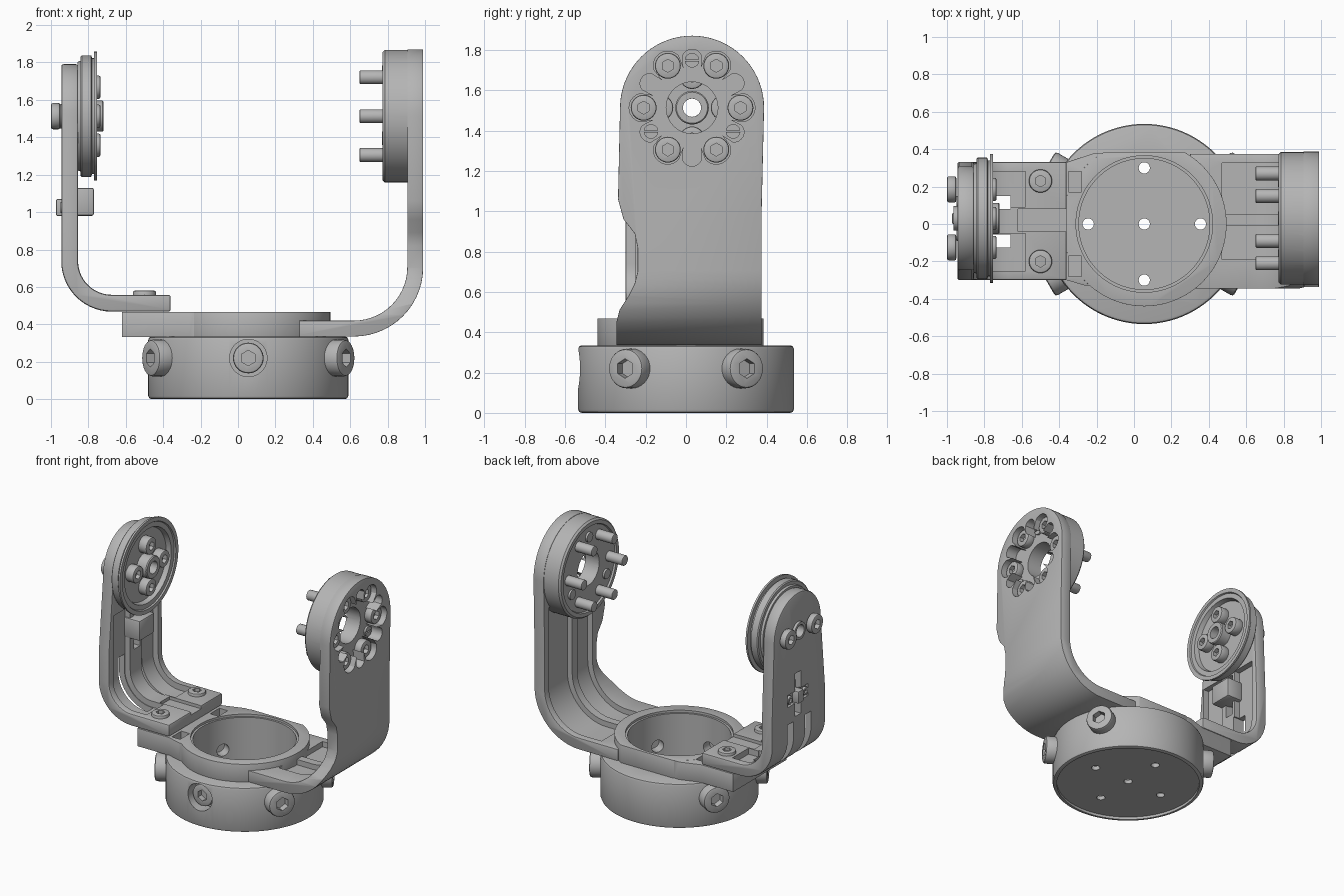
import bpy, bmesh, math
from mathutils import Vector

old = bpy.data.objects.get("Cube")
if old:
    bpy.data.objects.remove(old)

grey = bpy.data.materials.new("machined_grey")
grey.use_nodes = True
grey.diffuse_color = (0.46, 0.46, 0.46, 1)
grey.node_tree.nodes["Principled BSDF"].inputs["Base Color"].default_value = (0.46, 0.46, 0.46, 1)

CX = 0.055            # base axis
HY, HZ = 0.03, 1.513  # pivot axis of the two heads
parts = []


def make(name, bm):
    bmesh.ops.recalc_face_normals(bm, faces=bm.faces)
    me = bpy.data.meshes.new(name)
    bm.to_mesh(me)
    bm.free()
    me.materials.append(grey)
    ob = bpy.data.objects.new(name, me)
    bpy.context.collection.objects.link(ob)
    parts.append(ob)
    return ob


def bake(ob):
    deps = bpy.context.evaluated_depsgraph_get()
    deps.update()
    me = bpy.data.meshes.new_from_object(ob.evaluated_get(deps))
    ob.modifiers.clear()
    ob.data = me
    return ob


def boolean(ob, other, op='DIFFERENCE'):
    mod = ob.modifiers.new("cut", 'BOOLEAN')
    mod.operation, mod.object, mod.solver = op, other, 'EXACT'
    bake(ob)
    parts.remove(other)
    bpy.data.objects.remove(other)
    return ob


def bevel(ob, width=0.012):
    mod = ob.modifiers.new("bevel", 'BEVEL')
    mod.width, mod.segments, mod.angle_limit = width, 2, math.radians(40)
    return bake(ob)


def cyl(name, start, end, r, segs=48):
    bm = bmesh.new()
    a, b = Vector(start), Vector(end)
    bmesh.ops.create_cone(bm, cap_ends=True, segments=segs, radius1=r, radius2=r, depth=(b - a).length)
    bm.transform((b - a).to_track_quat('Z', 'Y').to_matrix().to_4x4())
    bmesh.ops.translate(bm, verts=bm.verts, vec=(a + b) / 2)
    return make(name, bm)


def prism(name, pts, axis, lo, hi):
    place = {'x': lambda p, h: (h, p[0], p[1]), 'y': lambda p, h: (p[0], h, p[1]),
             'z': lambda p, h: (p[0], p[1], h)}[axis]
    bm = bmesh.new()
    rings = [[bm.verts.new(place(p, h)) for p in pts] for h in (lo, hi)]
    n = len(pts)
    bm.faces.new(rings[0])
    bm.faces.new(rings[1])
    for i in range(n):
        j = (i + 1) % n
        bm.faces.new((rings[0][i], rings[0][j], rings[1][j], rings[1][i]))
    return make(name, bm)


def box(name, x0, x1, y0, y1, z0, z1):
    return prism(name, [(x0, y0), (x1, y0), (x1, y1), (x0, y1)], 'z', z0, z1)


def lathe(name, prof, segs=64):
    # closed (x, radius) section spun round the pivot axis
    bm = bmesh.new()
    rings = []
    for i in range(segs):
        a = math.tau * i / segs
        rings.append([bm.verts.new((x, HY + r * math.cos(a), HZ + r * math.sin(a))) for x, r in prof])
    n = len(prof)
    for i in range(segs):
        a, b = rings[i], rings[(i + 1) % segs]
        for k in range(n):
            m = (k + 1) % n
            bm.faces.new((a[k], a[m], b[m], b[k]))
    return make(name, bm)


def screw(name, start, direction, r, length):
    a, d = Vector(start), Vector(direction).normalized()
    ob = bevel(cyl(name, a, a + d * length, r, 32), r * 0.15)
    return boolean(ob, cyl("socket", a + d * (length - r * 0.5), a + d * (length + r), r * 0.5, 6))


def on_head(x, r, deg):
    t = math.radians(deg)
    return (x, HY + r * math.cos(t), HZ + r * math.sin(t))


def arc(cy, cz, r, a0, a1, n):
    return [(cy + r * math.cos(math.radians(a0 + (a1 - a0) * i / n)),
             cz + r * math.sin(math.radians(a0 + (a1 - a0) * i / n))) for i in range(n + 1)]


def bent(s, wall, floor, rad, end_x, top, o1, o2):
    # L-shaped bent band between two offsets from the outer surface
    def line(o):
        bend = [(wall - s * rad + s * (rad - o) * math.sin(t), floor + rad - (rad - o) * math.cos(t))
                for t in [math.pi / 2 * i / 14 for i in range(15)]]
        return [(end_x, floor + o)] + bend + [(wall - s * o, top)]
    return line(o1) + line(o2)[::-1]


# base cup
base = bevel(cyl("base_cup", (CX, 0, 0), (CX, 0, 0.335), 0.535, 96), 0.018)
boolean(base, cyl("bore", (CX, 0, 0.05), (CX, 0, 1), 0.35, 96))
boolean(base, cyl("underside", (CX, 0, -0.1), (CX, 0, 0.02), 0.505, 96))
for dx, dy in ((0, 0), (0.3, 0), (-0.3, 0), (0, 0.3), (0, -0.3)):
    boolean(base, cyl("hole", (CX + dx, dy, -0.1), (CX + dx, dy, 0.2), 0.03, 24))

# radial clamp screws, the front one sunk
for deg in (30, 150, 210, 330, 270):
    t = math.radians(deg)
    d = Vector((math.cos(t), math.sin(t), 0))
    c = Vector((CX, 0, 0.22))
    boolean(base, cyl("hole", c + d * 0.2, c + d * 0.42, 0.045, 24))
    if deg == 270:
        boolean(base, cyl("recess", c + d * 0.44, c + d * 0.7, 0.1, 40))
        screw("sunk_clamp_screw", c + d * 0.43, d, 0.082, 0.07)
    else:
        screw("clamp_screw", c + d * 0.46, d, 0.098, 0.145)

# collar with side platform
collar = cyl("collar", (CX, 0, 0.325), (CX, 0, 0.467), 0.44, 96)
boolean(collar, box("flat", -1, 1, 0.385, 1, 0, 1))
plat = [(-0.62, -0.3), (-0.36, -0.3), (-0.26, -0.33), (0, -0.33),
        (0, 0.38), (-0.21, 0.38), (-0.36, 0.33), (-0.62, 0.33)]
boolean(collar, prism("platform", plat, 'z', 0.332, 0.466), 'UNION')
bevel(collar, 0.01)
boolean(collar, cyl("bore", (CX, 0, 0), (CX, 0, 1), 0.35, 96))
boolean(collar, cyl("bore_lip", (CX, 0, 0.45), (CX, 0, 1), 0.365, 96))
for s in (-1, 1):
    y0, y1 = sorted((s * 0.17, s * 0.28))
    boolean(collar, box("pocket", -0.35, -0.28, y0, y1, 0.41, 0.6))

# left arm carrying the pin head
L_ARM = (1, 0.99, 0.335, 0.37)
arm = prism("left_arm", bent(*L_ARM, 0.3, 1.95, 0, 0.085), 'y', -0.5, 0.5)
shape = ([(0.375, 0.2), (0.375, 1.0)] + arc(HY, HZ, 0.357, 0, 180, 36) +
         [(-0.337, 1.06), (-0.31, 0.96), (-0.255, 0.89), (-0.24, 0.82), (-0.24, 0.7),
          (-0.255, 0.64), (-0.285, 0.58), (-0.33, 0.51), (-0.345, 0.45), (-0.345, 0.2)])
boolean(arm, prism("outline", shape, 'x', 0, 1.2), 'INTERSECT')
bevel(arm)
for y0, y1 in ((-0.19, -0.01), (0.05, 0.325)):
    boolean(arm, prism("channel", bent(*L_ARM, 0.47, 1.3, 0.045, 0.14), 'y', y0, y1))
boolean(arm, cyl("bore", (CX, 0, 0), (CX, 0, 1), 0.35, 96))
head = lathe("head", [(0.95, 0.1), (0.95, 0.354), (0.785, 0.354), (0.772, 0.342), (0.772, 0.315),
                      (0.785, 0.31), (0.785, 0.1)], 96)
boolean(arm, head, 'UNION')


# scalloped pocket in the head
def scallop(deg):
    reach = 0.2
    for k in range(12):
        d = math.radians((deg - 30 * k + 180) % 360 - 180)
        r = 0.072 if k % 2 == 0 else 0.05
        h = r * r - (0.24 * math.sin(d)) ** 2
        if h > 0 and abs(d) < 1:
            reach = max(reach, 0.24 * math.cos(d) + math.sqrt(h))
    return on_head(0, reach, deg)[1:]


boolean(arm, prism("scallops", [scallop(2.5 * i) for i in range(144)], 'x', 0.9, 1.1))
boolean(arm, cyl("head_bore", (0.6, HY, HZ), (1.2, HY, HZ), 0.128))
for deg in range(0, 360, 60):
    screw("head_screw", on_head(0.895, 0.24, deg), (1, 0, 0), 0.064, 0.06)
    bevel(cyl("head_pin", on_head(0.65, 0.24, deg), on_head(0.91, 0.24, deg), 0.037, 24), 0.005)
for deg in (90, 210, 330):
    dowel = cyl("dowel", on_head(0.77, 0.235, deg), on_head(0.915, 0.235, deg), 0.036, 24)
    y, z = on_head(0, 0.235, deg)[1:]
    boolean(dowel, box("slot", 0.905, 1, y - 0.05, y + 0.05, z - 0.004, z + 0.004))

# right arm carrying the wheel
R_ARM = (-1, -0.945, 0.468, 0.27)
arm = prism("right_arm", bent(*R_ARM, -0.36, 1.9, 0, 0.09), 'y', -0.5, 0.5)
shape = [(0.332, 0.2), (0.332, 0.95)] + arc(HY, HZ, 0.278, 0, 180, 30) + [(-0.3, 0.95), (-0.3, 0.2)]
boolean(arm, prism("outline", shape, 'x', -1.2, 0), 'INTERSECT')
bevel(arm)
for y0, y1, slot in ((-0.25, -0.05, -0.09), (0.09, 0.28, 0.115)):
    boolean(arm, prism("channel", bent(*R_ARM, -0.58, 1.22, 0.045, 0.14), 'y', y0, y1))
    boolean(arm, box("window", -1.1, -0.66, slot - 0.035, slot + 0.035, 0.3, 0.85))
boolean(arm, box("cable_groove", -0.62, -0.3, -0.04, 0.08, 0.535, 0.7))
boolean(arm, box("cross_tall", -1.1, -0.8, -0.005, 0.065, 0.88, 1.2))
boolean(arm, box("cross_wide", -1.1, -0.925, -0.09, 0.15, 0.98, 1.07))
boolean(arm, cyl("axle_bore", (-1.2, HY, HZ), (-0.5, HY, HZ), 0.045, 32))
for y in (-0.2, 0.23):
    screw("foot_screw", (-0.5, y, 0.52), (0, 0, 1), 0.062, 0.06)

# connector on the arm
bevel(box("connector", -0.9, -0.77, -0.06, 0.12, 0.98, 1.13), 0.012)
bevel(box("connector_tab", -0.972, -0.88, 0.0, 0.06, 0.98, 1.07), 0.006)
for y in (-0.06, 0.12):
    screw("connector_screw", (-0.93, y, 1.025), (-1, 0, 0), 0.03, 0.02)

# wheel with dished face
lathe("wheel", [(-0.858, 0.045), (-0.858, 0.29), (-0.842, 0.295), (-0.842, 0.318), (-0.835, 0.325),
                (-0.785, 0.325), (-0.78, 0.31), (-0.769, 0.31), (-0.769, 0.345), (-0.755, 0.345),
                (-0.755, 0.315), (-0.765, 0.31), (-0.765, 0.275), (-0.8, 0.265), (-0.8, 0.045)])
lathe("wheel_hub", [(-0.81, 0.045), (-0.81, 0.083), (-0.725, 0.083), (-0.718, 0.077), (-0.718, 0.045)], 40)
for deg in range(0, 360, 90):
    screw("wheel_screw", on_head(-0.805, 0.155, deg), (1, 0, 0), 0.062, 0.07)
for deg in (0, 180):
    screw("axle_screw", on_head(-0.95, 0.155, deg), (-1, 0, 0), 0.07, 0.05)
lathe("axle_bush", [(-0.93, 0.045), (-0.93, 0.065), (-0.965, 0.065), (-0.965, 0.045)], 32)

# smooth curved surfaces, keep edges sharp
bpy.ops.object.select_all(action='DESELECT')
for ob in parts:
    ob.select_set(True)
bpy.context.view_layer.objects.active = parts[0]
bpy.ops.object.shade_smooth_by_angle(angle=math.radians(30))
